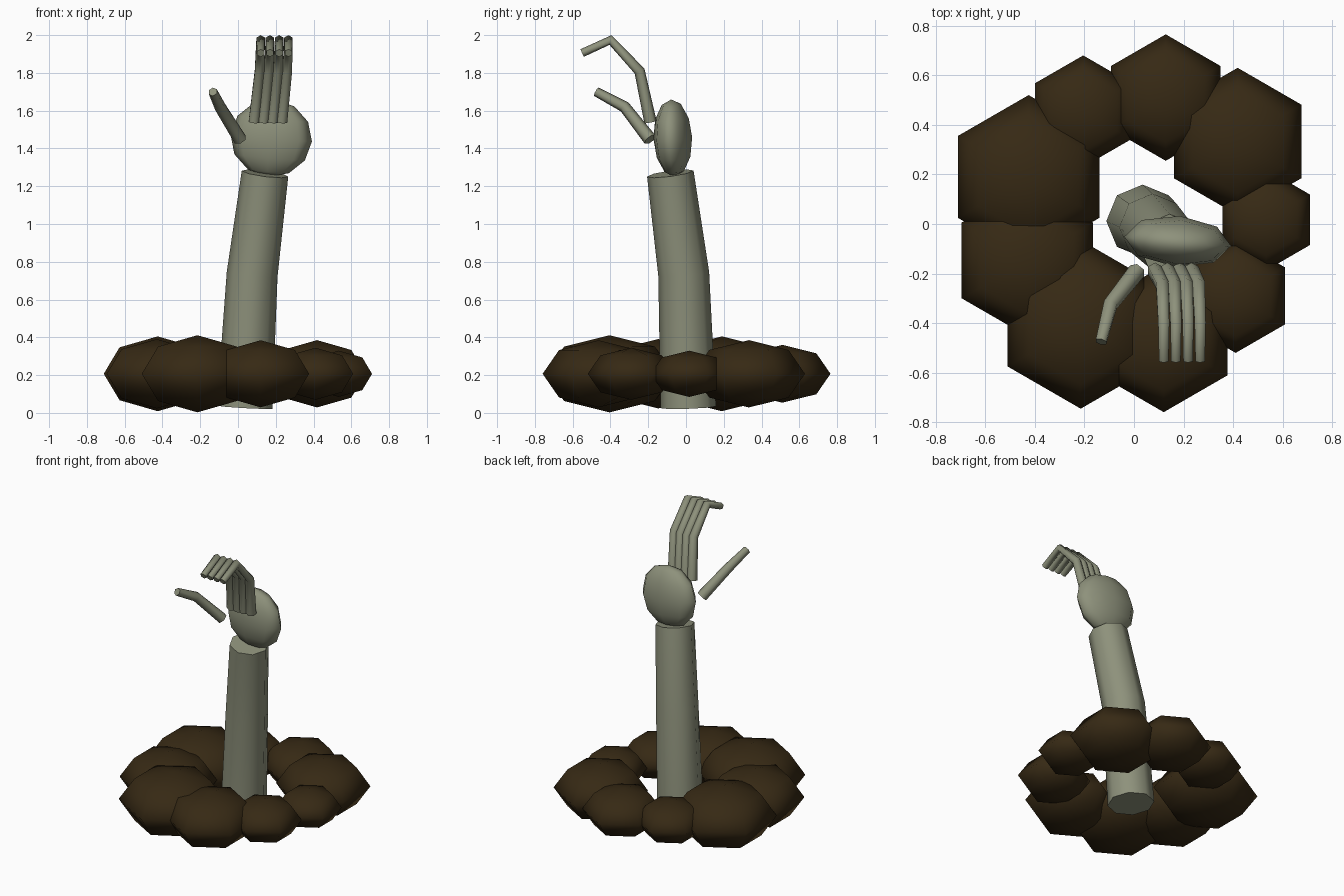
import bpy, bmesh, math
from mathutils import Vector

if "Cube" in bpy.data.objects:
    bpy.data.objects.remove(bpy.data.objects["Cube"])


def material(name, rgb):
    m = bpy.data.materials.new(name)
    m.diffuse_color = (*rgb, 1)
    m.use_nodes = True
    m.node_tree.nodes["Principled BSDF"].inputs["Base Color"].default_value = m.diffuse_color
    return m


SKIN = material("grey_green_skin", (0.27, 0.285, 0.20))
SOIL = material("dark_brown_soil", (0.037, 0.022, 0.007))


def finish(ob, name, mat, angle):
    ob.name = ob.data.name = name
    ob.data.materials.append(mat)
    bpy.ops.object.select_all(action='DESELECT')
    ob.select_set(True)
    bpy.context.view_layer.objects.active = ob
    bpy.ops.object.shade_smooth_by_angle(angle=math.radians(angle))
    return ob


def ellipsoid(name, loc, size, segments, rings, mat, rot=(0, 0, 0)):
    bpy.ops.mesh.primitive_uv_sphere_add(segments=segments, ring_count=rings,
                                         radius=1, location=loc, rotation=rot)
    ob = bpy.context.object
    ob.scale = size
    return finish(ob, name, mat, 80)


def tube(name, path, radii, sides, mat):
    """Capped tube following a bent path, rings square to the path."""
    pts = [Vector(p) for p in path]
    bm = bmesh.new()
    rings = []
    for i, p in enumerate(pts):
        a = (p - pts[i - 1]).normalized() if i else Vector()
        b = (pts[i + 1] - p).normalized() if i < len(pts) - 1 else Vector()
        t = (a + b).normalized()
        u = Vector((1, 0, 0))
        u = (u - t * u.dot(t)).normalized()
        v = t.cross(u)
        ring = []
        for k in range(sides):
            ang = math.pi / 2 + 2 * math.pi * k / sides
            ring.append(bm.verts.new(p + radii[i] * (u * math.cos(ang) + v * math.sin(ang))))
        rings.append(ring)
    for r0, r1 in zip(rings, rings[1:]):
        for k in range(sides):
            n = (k + 1) % sides
            bm.faces.new((r0[k], r0[n], r1[n], r1[k]))
    bm.faces.new(rings[0][::-1])
    bm.faces.new(rings[-1])
    bmesh.ops.recalc_face_normals(bm, faces=bm.faces)
    me = bpy.data.meshes.new(name)
    bm.to_mesh(me)
    bm.free()
    ob = bpy.data.objects.new(name, me)
    bpy.context.collection.objects.link(ob)
    return finish(ob, name, mat, 65)


# Ring of soil clumps: x, y, radius
clumps = [(-0.425, 0.19, 0.33), (-0.43, -0.147, 0.306), (-0.215, -0.405, 0.34),
          (0.12, -0.463, 0.296), (0.41, -0.29, 0.23), (0.533, 0.017, 0.204),
          (0.418, 0.333, 0.297), (0.128, 0.51, 0.255), (-0.205, 0.455, 0.225)]
for i, (x, y, r) in enumerate(clumps):
    ellipsoid(f"soil_clump_{i + 1}", (x, y, 0.207), (r, r, 0.6 * r), 6, 4, SOIL)

# Forearm, slightly bent and tapered
tube("forearm", [(0.035, 0.012, 0.03), (0.075, -0.012, 0.735), (0.143, -0.083, 1.267)],
     [0.147, 0.135, 0.124], 8, SKIN)

# Palm
ellipsoid("palm", (0.176, -0.07, 1.455), (0.217, 0.103, 0.205), 8, 6, SKIN,
          (math.radians(2), math.radians(5), math.radians(-5)))

# Four curled fingers side by side
for i in range(4):
    d = 0.049 * i
    tube(f"finger_{i + 1}",
         [(0.085 + d, -0.188, 1.54), (0.114 + d, -0.246, 1.81),
          (0.12 + d, -0.4, 1.974), (0.12 + d, -0.55, 1.905)],
         [0.033, 0.029, 0.026, 0.022], 6, SKIN)

# Thumb
tube("thumb", [(0.012, -0.19, 1.447), (-0.095, -0.325, 1.62), (-0.133, -0.475, 1.7)],
     [0.036, 0.031, 0.025], 6, SKIN)
